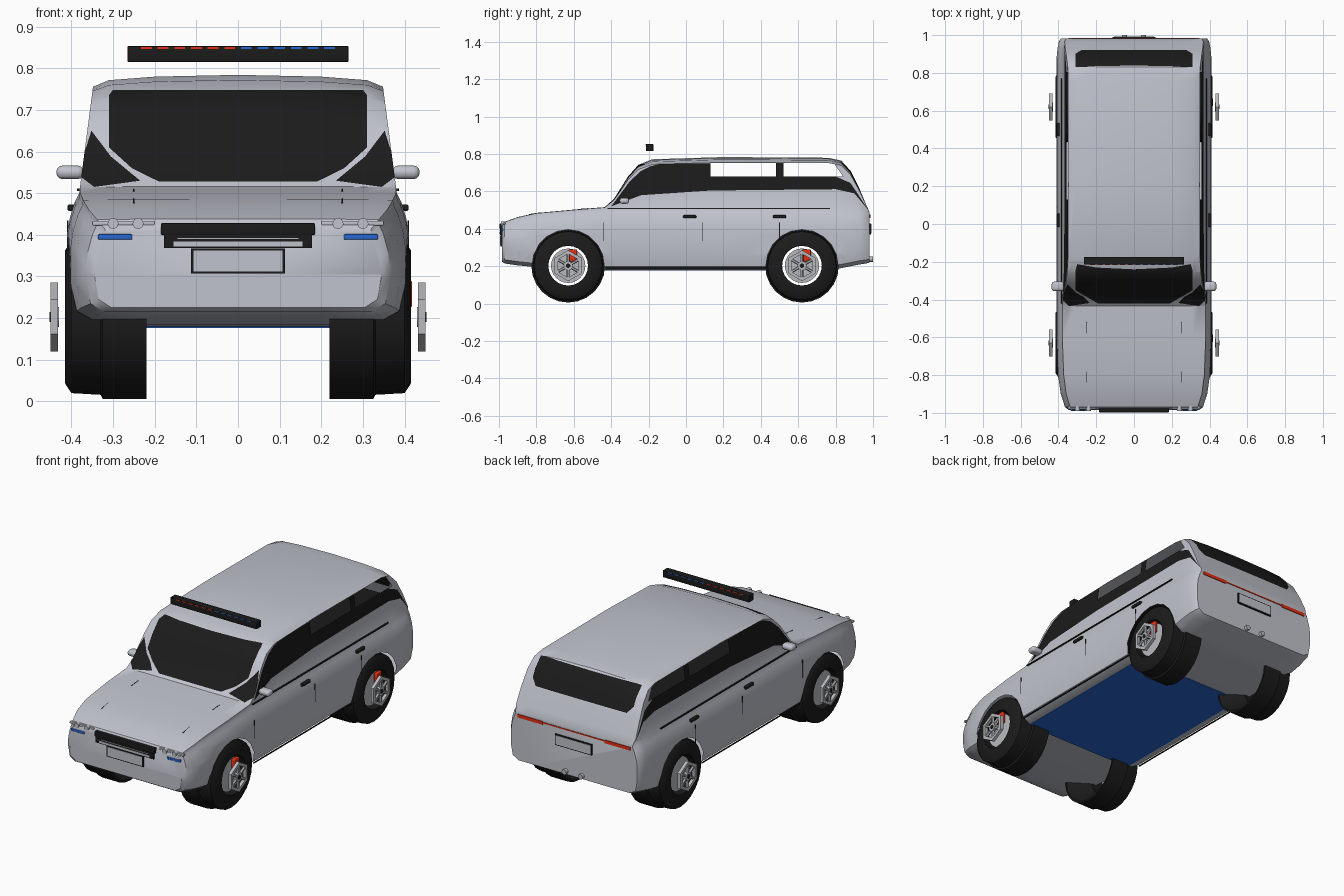
import bpy, bmesh, math
from mathutils import Vector, Matrix

cube = bpy.data.objects.get("Cube")
if cube:
    bpy.data.objects.remove(cube, do_unlink=True)


def material(name, r, g, b):
    m = bpy.data.materials.new(name)
    m.use_nodes = True
    m.diffuse_color = (r, g, b, 1)
    m.node_tree.nodes["Principled BSDF"].inputs["Base Color"].default_value = (r, g, b, 1)
    return m


PAINT = material("silver_paint", .53, .55, .61)
GLASS = material("dark_glass", .011, .011, .011)
BLACK = material("black_trim", .011, .011, .011)
METAL = material("wheel_metal", .48, .49, .52)
RED = material("red_lamp", .85, .03, .006)
BLUE = material("blue", .02, .14, .66)


def finish(name, bm, mats, angle=35):
    bmesh.ops.recalc_face_normals(bm, faces=bm.faces)
    me = bpy.data.meshes.new(name)
    bm.to_mesh(me)
    bm.free()
    for m in mats:
        me.materials.append(m)
    ob = bpy.data.objects.new(name, me)
    bpy.context.collection.objects.link(ob)
    bpy.ops.object.select_all(action='DESELECT')
    ob.select_set(True)
    bpy.context.view_layer.objects.active = ob
    bpy.ops.object.shade_smooth_by_angle(angle=math.radians(angle))
    return ob


def box(name, centre, size, mat, bevel=0):
    bm = bmesh.new()
    bmesh.ops.create_cube(bm, size=1, matrix=Matrix.Translation(centre) @ Matrix.Diagonal((*size, 1)))
    if bevel:
        bmesh.ops.bevel(bm, geom=bm.edges[:], offset=bevel, segments=3, affect='EDGES', profile=.5)
    return finish(name, bm, [mat])


def pair(name, centre, size, mat, bevel=0):
    for side, s in (("left", 1), ("right", -1)):
        box(side + "_" + name, (s * centre[0], centre[1], centre[2]), size, mat, bevel)


def rod(name, p, q, radius, mat, sides=12):
    p, q = Vector(p), Vector(q)
    bm = bmesh.new()
    turn = (q - p).to_track_quat('Z', 'Y').to_matrix().to_4x4()
    bmesh.ops.create_cone(bm, cap_ends=True, segments=sides, radius1=radius, radius2=radius,
                          depth=(q - p).length, matrix=Matrix.Translation((p + q) / 2) @ turn)
    return finish(name, bm, [mat])


def lathe(name, profile, y, z, s, sides, mat):
    """Closed (x, radius) profile turned about a sideways axle."""
    bm = bmesh.new()
    rings = []
    for i in range(sides):
        a = math.tau * i / sides
        rings.append([bm.verts.new((s * x, y + r * math.sin(a), z + r * math.cos(a))) for x, r in profile])
    n = len(profile)
    for i in range(sides):
        a, b = rings[i], rings[(i + 1) % sides]
        for j in range(n):
            bm.faces.new((a[j], a[(j + 1) % n], b[(j + 1) % n], b[j]))
    return finish(name, bm, [mat])


# Body shell: stations of (y, half width, bottom, top) lofted front to back
STATIONS = [(-.985, .345, .225, .415), (-.97, .365, .215, .438), (-.9, .388, .205, .463),
            (-.8, .402, .195, .485), (-.6, .41, .185, .503), (-.435, .41, .18, .516),
            (-.385, .41, .18, .56), (-.31, .41, .18, .68), (-.255, .41, .18, .742),
            (-.18, .41, .18, .772), (.2, .41, .18, .784), (.76, .41, .18, .78),
            (.83, .41, .19, .765), (.88, .41, .2, .71), (.93, .405, .21, .61),
            (.965, .398, .215, .525), (.982, .388, .22, .488)]


def section(y, w, b, t):
    h = min(t - .015, .5)
    u, k = t - h, w / .41
    half = [(0, b), (.6 * w, b), (.88 * w, b), (.97 * w, b + .02), (w, b + .08), (w, h - .1),
            (.985 * w, h - .06), (.955 * w, h - .02), (.93 * w, h)]
    half += [(.93 * w - .13 * f * u, h + f * u) for f in (.3, .6, .9)]
    half += [(.31 * k, t - .045 * u), (.2 * k, t - .015 * u), (0, t)]
    return [(x, y, z) for x, z in half] + [(-x, y, z) for x, z in half[-2:0:-1]]


def cut_area(bm, poly, axis, test, index):
    """Cut a convex outline, seen along an axis, into the shell and colour or open it."""
    pts = [Vector(p) for p in poly]
    mid = sum(pts, Vector((0, 0))) / len(pts)
    flat = lambda v: Vector((v.y, v.z)) if axis == 'x' else Vector((v.x, v.z))
    lift = lambda p: Vector((0, p.x, p.y)) if axis == 'x' else Vector((p.x, 0, p.y))

    def near(f):
        vs = [flat(v.co) for v in f.verts]
        return test(f) and all(max(v[i] for v in vs) > min(p[i] for p in pts) and
                               min(v[i] for v in vs) < max(p[i] for p in pts) for i in (0, 1))
    planes = []
    for a, b in zip(pts, pts[1:] + pts[:1]):
        n = Vector((b.y - a.y, a.x - b.x)).normalized()
        planes.append((a, n if n.dot(mid - a) < 0 else -n))
    for a, n in planes:
        faces = [f for f in bm.faces if near(f)]
        geom = {g for f in faces for g in (*f.verts, *f.edges)}
        bmesh.ops.bisect_plane(bm, geom=faces + list(geom), dist=1e-5, plane_co=lift(a), plane_no=lift(n))
        bm.normal_update()
    inside = [f for f in bm.faces if test(f) and
              all(n.dot(flat(f.calc_center_median()) - a) < 1e-4 for a, n in planes)]
    if index is None:
        bmesh.ops.delete(bm, geom=inside, context='FACES')
    else:
        for f in inside:
            f.material_index = index


bm = bmesh.new()
rings = [[bm.verts.new(p) for p in section(*s)] for s in STATIONS]
for a, b in zip(rings, rings[1:]):
    for j in range(len(a)):
        k = (j + 1) % len(a)
        bm.faces.new((a[j], a[k], b[k], b[j]))
bm.faces.new(rings[0])
bm.faces.new(rings[-1])
bmesh.ops.recalc_face_normals(bm, faces=bm.faces)
bm.normal_update()

flank = lambda f: abs(f.normal.x) > .5
lower = lambda f: abs(f.normal.x) > .3 and f.calc_center_median().z < .5
front = lambda f: f.normal.y < -.3 and f.calc_center_median().z > .5
back = lambda f: f.normal.y > .3 and f.calc_center_median().z > .5

# Side glass, rear pillar and open rear side windows
for poly in ([(-.4, .52), (-.24, .58), (-.24, .71), (-.3, .655)],
             [(-.24, .58), (.13, .605), (.13, .75), (-.13, .75), (-.19, .735), (-.24, .71)],
             [(.13, .605), (.8, .612), (.8, .68), (.13, .68)],
             [(.8, .612), (.9, .59), (.88, .645), (.8, .68)],
             [(.9, .59), (.975, .5), (.88, .645)],
             [(.48, .68), (.52, .68), (.52, .752), (.48, .752)]):
    cut_area(bm, poly, 'x', flank, 1)
for poly in ([(.13, .68), (.48, .68), (.48, .752), (.13, .752)],
             [(.52, .68), (.84, .68), (.79, .752), (.52, .752)]):
    cut_area(bm, poly, 'x', flank, None)
# Windscreen, its corner panes and the rear screen
cut_area(bm, [(-.3, .748), (.3, .748), (.31, .735), (.31, .61), (.255, .56), (.19, .528),
              (-.19, .528), (-.255, .56), (-.31, .61), (-.31, .735)], 'y', front, 1)
for s in (1, -1):
    cut_area(bm, [(s * .352, .65), (s * .305, .588), (s * .345, .515), (s * .385, .545)], 'y', front, 1)
    cut_area(bm, [(s * .305, .588), (s * .235, .53), (s * .345, .515)], 'y', front, 1)
cut_area(bm, [(-.31, .755), (.31, .755), (.31, .66), (.28, .625), (-.28, .625), (-.31, .66)], 'y', back, 1)
# Wheel arches
AXLES = {"front": -.63, "rear": .62}
HUB_Z = .203
for y in AXLES.values():
    ring = [(y + .193 * math.cos(math.tau * i / 20), HUB_Z + .193 * math.sin(math.tau * i / 20))
            for i in range(20)]
    cut_area(bm, ring, 'x', lower, None)
finish("body_shell", bm, [PAINT, GLASS])
box("floor_panel", (0, 0, .178), (.68, .92, .003), BLUE)
box("cabin_deck", (0, .29, .6), (.68, 1.16, .008), GLASS)

# Wheels
TYRE = [(.415, .106), (.415, .16), (.4, .183), (.33, .187), (.325, .197), (.22, .197), (.22, .187), (.33, .106)]
for end, y in AXLES.items():
    for side, s in (("left", 1), ("right", -1)):
        tag = f"{end}_{side}_"
        lathe(tag + "tyre", TYRE, y, HUB_Z, s, 24, BLACK)
        lathe(tag + "rim", [(.432, .064), (.45, .064), (.45, .083), (.432, .083)], y, HUB_Z, s, 6, METAL)
        rod(tag + "hub", (s * .43, y, HUB_Z), (s * .45, y, HUB_Z), .024, METAL)
        rod(tag + "hub_cap", (s * .445, y, HUB_Z), (s * .452, y, HUB_Z), .012, BLACK)
        rod(tag + "brake_disc", (s * .385, y, HUB_Z), (s * .393, y, HUB_Z), .092, METAL, 24)
        for i in range(6):
            a = math.tau * i / 6
            c, d = math.sin(a), math.cos(a)
            rod(f"{tag}spoke_{i}", (s * .441, y + .02 * c, HUB_Z + .02 * d),
                (s * .441, y + .07 * c, HUB_Z + .07 * d), .008, METAL, 6)
    # Calipers show on one flank only
    box(end + "_caliper", (.408, y + .025, HUB_Z + .055), (.02, .045, .065), RED, .005)

# Front: grille, number plate and lamps
box("grille_upper", (0, -.975, .414), (.37, .044, .028), BLACK, .003)
box("grille_lower", (0, -.975, .385), (.356, .04, .034), BLACK)
box("grille_bar", (0, -.994, .391), (.29, .006, .003), METAL)
box("grille_insert", (0, -.994, .378), (.31, .006, .011), PAINT)
for end, y, z in (("front", -.985, .337), ("rear", .982, .4)):
    out = math.copysign(.006, y)
    box(end + "_plate_frame", (0, y, z), (.225, .016, .06), BLACK)
    box(end + "_plate", (0, y + out, z), (.213, .008, .05), PAINT)
pair("front_blue_lamp", (.295, -.981, .395), (.082, .016, .013), BLUE, .003)
pair("lamp_housing", (.275, -.972, .428), (.15, .016, .011), PAINT, .003)
for s in (1, -1):
    for x in (.24, .3):
        rod("round_headlamp", (s * x, -.99, .427), (s * x, -.955, .427), .013, PAINT, 16)

# Rear: lamps and exhausts
box("rear_light_strip", (0, .979, .469), (.4, .012, .006), RED)
pair("tail_lamp", (.268, .979, .467), (.155, .014, .018), RED)
for s in (1, -1):
    rod("exhaust_pipe", (s * .05, .95, .238), (s * .05, 1, .238), .014, METAL, 16)

# Sides: mirrors, trim, handles and seams
pair("mirror", (.403, -.33, .55), (.066, .05, .032), PAINT, .014)
pair("waist_trim", (.38, .175, .508), (.014, 1.19, .006), BLACK)
pair("sill_trim", (.396, 0, .19), (.006, .86, .005), BLACK)
for y in (.02, .5):
    pair("door_handle", (.4, y, .465), (.018, .07, .016), BLACK, .004)
for y in (-.44, .09, .5):
    pair("door_seam", (.409, y, .385), (.004, .003, .1), BLACK)

# Bonnet seams
for s in (1, -1):
    rod("bonnet_seam", (s * .25, -.84, .477), (s * .25, -.78, .486), .002, BLACK, 6)
    rod("bonnet_seam", (s * .25, -.58, .504), (s * .25, -.52, .509), .002, BLACK, 6)

# Roof light bar with lamp dots high on both faces
box("light_bar", (0, -.195, .834), (.53, .04, .038), BLACK, .002)
for y in (-.2135, -.1765):
    for i in range(12):
        x = -.22 + .04 * i
        box("light_bar_lamp", (x, y, .849), (.026, .006, .005), RED if i < 6 else BLUE)
